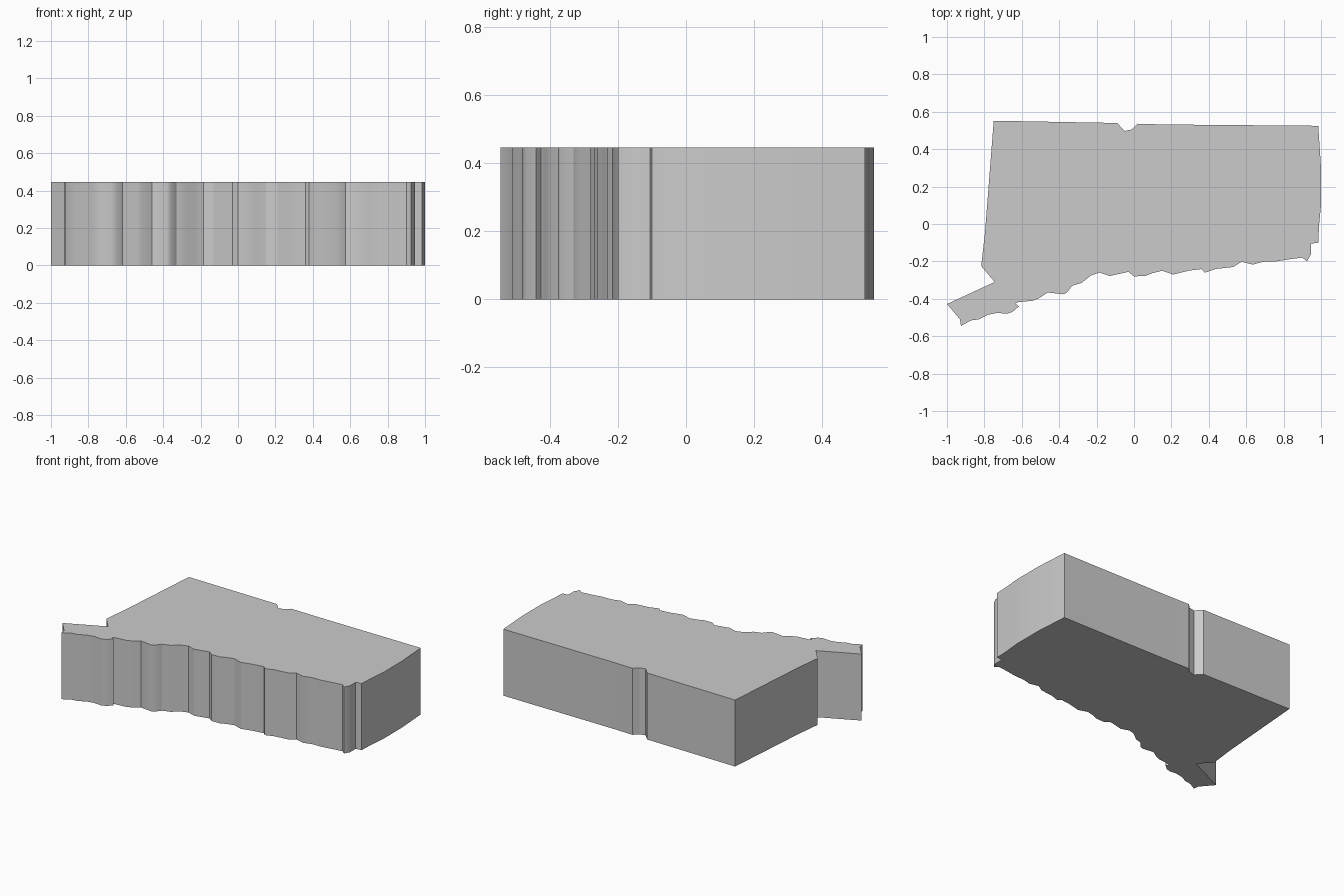
import bpy
import bmesh
import math

HEIGHT = 0.445
UNIT = 0.001  # outline points are given in thousandths

# Outline of the slab, counter-clockwise seen from above
west_side = [(-750, 552), (-797, -50), (-817, -225), (-745, -310)]
southwest_tail = [
    (-1000, -428), (-930, -510), (-925, -545), (-870, -515), (-830, -510),
    (-780, -485), (-730, -475), (-680, -480), (-650, -470), (-615, -440),
    (-635, -425), (-620, -418),
]
ragged_front = [
    (-540, -410), (-510, -398), (-460, -366), (-380, -376), (-360, -368),
    (-330, -330), (-280, -315), (-230, -275), (-185, -260), (-130, -278),
    (-30, -256), (0, -280), (60, -278), (100, -262), (150, -250),
    (210, -270), (290, -250), (360, -241), (380, -260), (440, -240),
    (530, -230), (575, -202), (635, -217), (690, -202), (760, -200),
    (840, -187), (900, -180), (925, -200), (945, -165),
]
east_side = [(945, -105), (985, -100), (990, 0), (1000, 100), (1000, 300), (985, 525)]
back_notch = [(160, 532), (20, 536), (-10, 506), (-50, 497), (-90, 540)]


def make_material(name, colour):
    """Plain single-colour material for viewport and render."""
    material = bpy.data.materials.new(name)
    material.use_nodes = True
    material.diffuse_color = colour
    material.node_tree.nodes["Principled BSDF"].inputs["Base Color"].default_value = colour
    return material


def extrude_outline(name, outline, height, material):
    """Fill a closed outline on the ground and extrude it straight up."""
    bm = bmesh.new()
    corners = [bm.verts.new((x * UNIT, y * UNIT, 0)) for x, y in outline]
    base = bm.faces.new(corners)
    result = bmesh.ops.extrude_face_region(bm, geom=[base], use_keep_orig=True)
    top_corners = [item for item in result["geom"] if isinstance(item, bmesh.types.BMVert)]
    bmesh.ops.translate(bm, verts=top_corners, vec=(0, 0, height))
    bmesh.ops.recalc_face_normals(bm, faces=bm.faces)

    mesh = bpy.data.meshes.new(name)
    bm.to_mesh(mesh)
    bm.free()
    mesh.materials.append(material)
    slab = bpy.data.objects.new(name, mesh)
    bpy.context.collection.objects.link(slab)
    return slab


default_cube = bpy.data.objects.get("Cube")
if default_cube:
    bpy.data.objects.remove(default_cube, do_unlink=True)

# One solid slab with a ragged front edge and a notched back edge
stone_grey = make_material("stone grey", (0.6, 0.6, 0.6, 1))
outline = west_side + southwest_tail + ragged_front + east_side + back_notch
slab = extrude_outline("map_slab", outline, HEIGHT, stone_grey)

# Soften gentle bends along the walls, keep true corners sharp
bpy.ops.object.select_all(action="DESELECT")
slab.select_set(True)
bpy.context.view_layer.objects.active = slab
bpy.ops.object.shade_smooth_by_angle(angle=math.radians(30))
